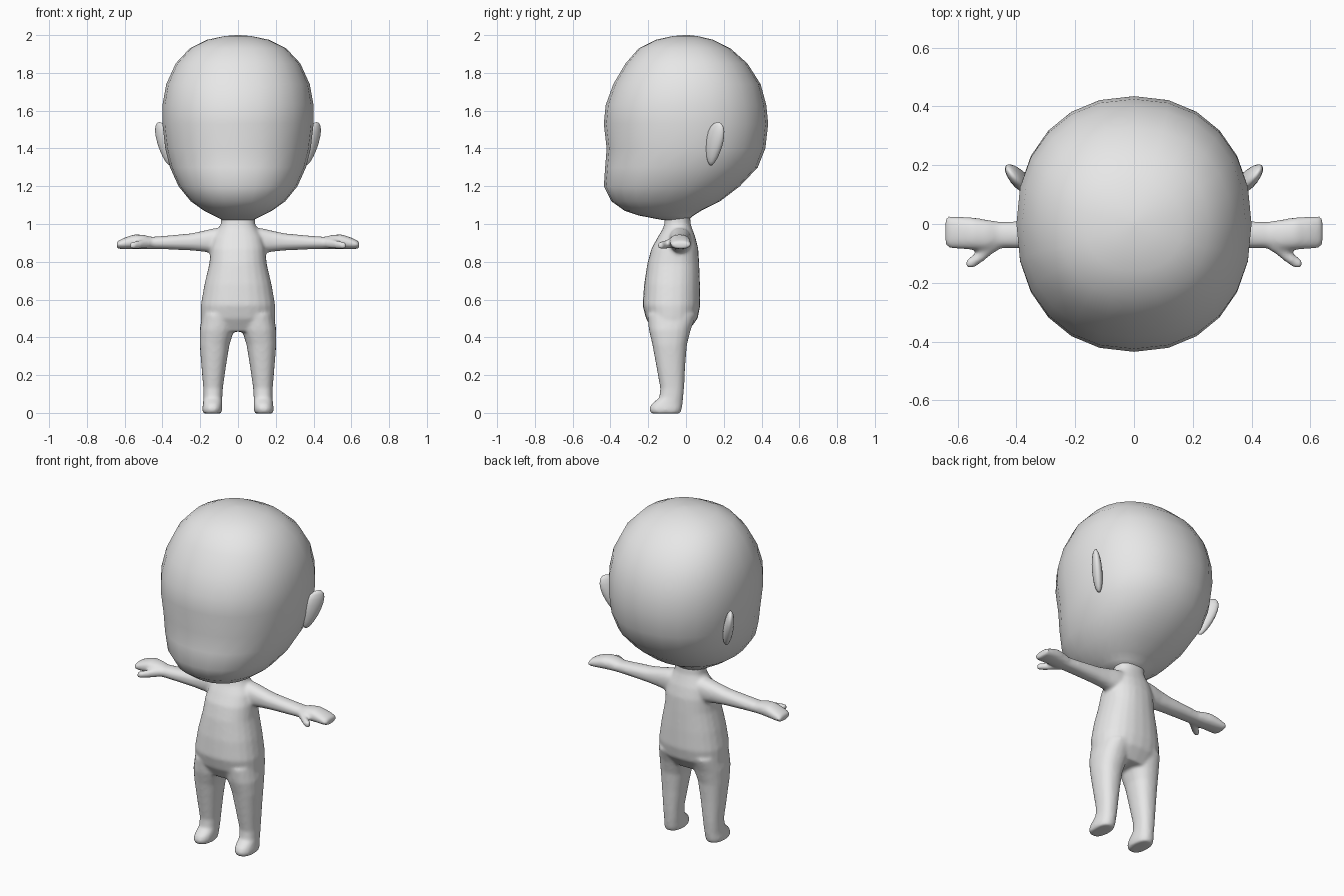
import bpy, bmesh, math
from mathutils import Vector, Matrix

grey = bpy.data.materials.new("plain grey")
grey.diffuse_color = (0.8, 0.8, 0.8, 1)


def power(c, e):
    return math.copysign(abs(c) ** (2 / e), c)


def loft(bm, axis, rings, n=20, e=2.3, flip=1):
    """Closed tube; each ring is (position on axis, a0, a1, b0, b1)."""
    loops = []
    for p, a0, a1, b0, b1 in rings:
        loop = []
        for i in range(n):
            t = 2 * math.pi * i / n
            a = (a0 + a1) / 2 + (a1 - a0) / 2 * power(math.sin(t), e)
            b = (b0 + b1) / 2 - (b1 - b0) / 2 * power(math.cos(t), e)
            co = (a, b, p) if axis == "z" else (p, a, b)
            loop.append(bm.verts.new((co[0] * flip, co[1], co[2])))
        loops.append(loop)
    for lo, hi in zip(loops, loops[1:]):
        for i in range(n):
            j = (i + 1) % n
            bm.faces.new((lo[i], lo[j], hi[j], hi[i]))
    bm.faces.new(loops[0][::-1])
    bm.faces.new(loops[-1])


def finish(bm, name):
    bmesh.ops.recalc_face_normals(bm, faces=bm.faces[:])
    me = bpy.data.meshes.new(name)
    bm.to_mesh(me)
    bm.free()
    me.materials.append(grey)
    me.shade_smooth()
    ob = bpy.data.objects.new(name, me)
    bpy.context.collection.objects.link(ob)
    return ob


# Head: height, half width, front, back
head = [(1.02, .08, -.12, .01), (1.045, .13, -.25, .04), (1.07, .18, -.325, .08),
        (1.12, .25, -.395, .18), (1.2, .315, -.435, .285), (1.3, .36, -.428, .38),
        (1.4, .385, -.42, .42), (1.53, .4, -.435, .435), (1.63, .4, -.425, .425),
        (1.74, .38, -.385, .395), (1.85, .33, -.32, .325), (1.93, .255, -.25, .235),
        (1.975, .165, -.16, .145), (1.995, .07, -.07, .06), (2.0, .01, -.01, .01)]
bm = bmesh.new()
loft(bm, "z", [(z, -w, w, f, b) for z, w, f, b in head], 24, 2.2)
finish(bm, "head")

# Ears: flattened ovals flaring outward and back, narrower at the lobe
for side, name in ((1, "ear_left"), (-1, "ear_right")):
    bm = bmesh.new()
    bmesh.ops.create_uvsphere(bm, u_segments=16, v_segments=10, radius=1)
    turn = Matrix.Rotation(math.radians(53), 3, "Z")
    for v in bm.verts:
        z = v.co.z
        p = turn @ Vector((v.co.x * .062 * (.85 + .25 * z), v.co.y * .028, 0))
        v.co = (side * (.388 + p.x + .028 * z), .15 + p.y + .018 * z, 1.425 + .115 * z)
    finish(bm, name)

# Body: torso and neck
bm = bmesh.new()
torso = [(.43, .17, -.17, .01), (.5, .197, -.212, .062), (.57, .197, -.23, .076),
         (.68, .178, -.222, .074), (.79, .152, -.205, .07), (.87, .145, -.183, .065),
         (.93, .13, -.15, .05), (.97, .105, -.125, .035), (1.0, .09, -.115, .025),
         (1.06, .09, -.11, .02)]
loft(bm, "z", [(z, -w, w, f, b) for z, w, f, b in torso], 24)

# Legs with feet: height, inner, outer, front, back
leg = [(-.004, .09, .185, -.185, -.03), (.02, .083, .19, -.196, -.022),
       (.045, .083, .186, -.185, -.018), (.08, .083, .183, -.142, -.015),
       (.13, .08, .184, -.136, -.01), (.25, .063, .194, -.158, -.004),
       (.36, .045, .203, -.178, .005), (.44, .02, .203, -.197, .025),
       (.52, .01, .19, -.205, .055)]
# Arms with palms: reach, front, back, underside, top
arm = [(.05, -.1, .03, .84, .985), (.13, -.09, .025, .845, .977),
       (.18, -.085, .018, .853, .965), (.25, -.083, .014, .86, .95),
       (.38, -.083, .01, .866, .938), (.46, -.082, .008, .868, .932),
       (.5, -.09, .015, .868, .943), (.55, -.088, .023, .868, .945),
       (.6, -.085, .027, .867, .928), (.63, -.082, .027, .868, .914),
       (.642, -.07, .02, .872, .905)]
thumb = [(.455, -.085, -.04, .875, .925), (.49, -.108, -.055, .87, .922),
         (.52, -.133, -.082, .868, .915), (.55, -.152, -.107, .867, .908),
         (.572, -.152, -.12, .87, .902)]
for s in (1, -1):
    loft(bm, "z", leg, flip=s)
    loft(bm, "x", arm, flip=s)
    loft(bm, "x", thumb, 12, 2, s)
body = finish(bm, "body")

# Fuse the limbs into one soft skin
fuse = body.modifiers.new("fuse", "REMESH")
fuse.mode = "VOXEL"
fuse.voxel_size = .009
fuse.use_smooth_shade = True
soft = body.modifiers.new("soften", "SMOOTH")
soft.factor = .5
soft.iterations = 8
